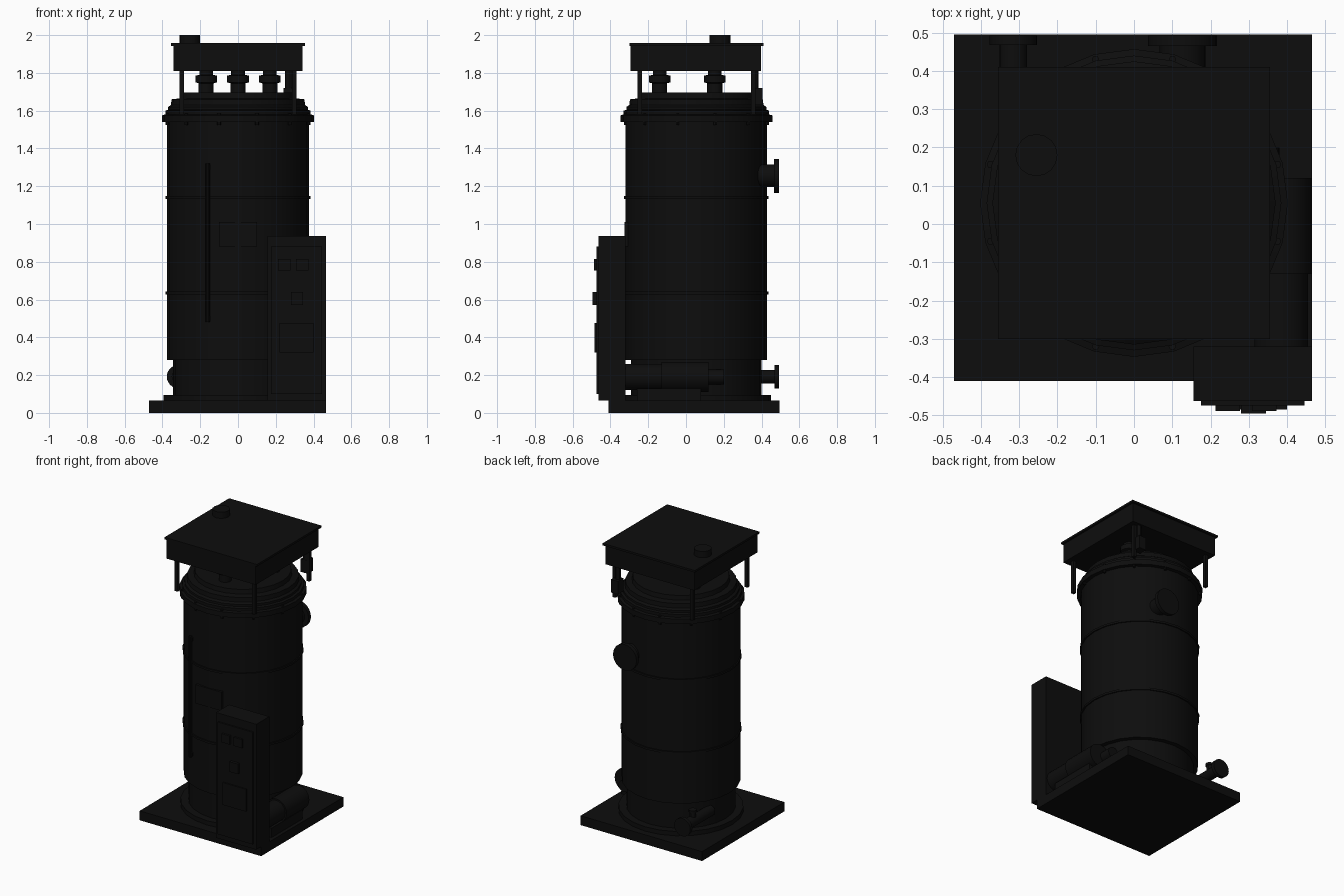
import bpy, bmesh, math
from mathutils import Matrix, Vector

if "Cube" in bpy.data.objects:
    bpy.data.objects.remove(bpy.data.objects["Cube"])

CY = 0.055  # tank axis in y

mat = bpy.data.materials.new("near_black_paint")
mat.use_nodes = True
COLOR = (0.004, 0.004, 0.004, 1)
mat.diffuse_color = COLOR
mat.node_tree.nodes["Principled BSDF"].inputs["Base Color"].default_value = COLOR


def finish(name, bm, smooth=False):
    bmesh.ops.recalc_face_normals(bm, faces=bm.faces)
    me = bpy.data.meshes.new(name)
    bm.to_mesh(me)
    bm.free()
    me.materials.append(mat)
    ob = bpy.data.objects.new(name, me)
    bpy.context.collection.objects.link(ob)
    if smooth:
        bpy.ops.object.select_all(action='DESELECT')
        ob.select_set(True)
        bpy.context.view_layer.objects.active = ob
        bpy.ops.object.shade_smooth_by_angle(angle=math.radians(30))
    return ob


def box(name, x0, x1, y0, y1, z0, z1):
    bm = bmesh.new()
    bmesh.ops.create_cube(bm, size=1)
    bmesh.ops.scale(bm, vec=(x1 - x0, y1 - y0, z1 - z0), verts=bm.verts)
    bmesh.ops.translate(bm, vec=((x0 + x1) / 2, (y0 + y1) / 2, (z0 + z1) / 2), verts=bm.verts)
    return finish(name, bm)


def lathe(name, profile, origin, axis='Z', segs=24):
    """Closed turned part: profile is (radius, height) pairs along the axis."""
    bm = bmesh.new()
    rings = []
    for r, h in profile:
        rings.append([bm.verts.new((r * math.cos(a), r * math.sin(a), h))
                      for a in (2 * math.pi * i / segs for i in range(segs))])
    for low, high in zip(rings, rings[1:]):
        for i in range(segs):
            j = (i + 1) % segs
            bm.faces.new((low[i], low[j], high[j], high[i]))
    bm.faces.new(rings[0])
    bm.faces.new(rings[-1])
    if axis == 'Y':
        bm.transform(Matrix.Rotation(-math.pi / 2, 4, 'X'))
    bm.transform(Matrix.Translation(Vector(origin)))
    return finish(name, bm, True)


# Base and tank
box("base_plate", -0.47, 0.465, -0.41, 0.495, 0, 0.065)
lathe("tank_skirt", [(0.395, 0.065), (0.395, 0.095), (0.345, 0.095), (0.345, 0.285)], (0, CY, 0))
lathe("tank_body", [(0.375, 0.28), (0.375, 1.54)], (0, CY, 0))
for z in (0.635, 1.14):
    lathe("tank_band", [(0.383, z - 0.007), (0.383, z + 0.007)], (0, CY, 0))
lathe("tank_lid", [(0.402, 1.54), (0.402, 1.575), (0.385, 1.58), (0.385, 1.6), (0.37, 1.605),
                   (0.37, 1.62), (0.355, 1.63), (0.352, 1.66), (0.31, 1.665), (0.305, 1.695)],
      (0, CY, 0))
for i in range(12):
    a = math.tau * (i + 0.5) / 12
    lathe("lid_bolt", [(0.01, 1.525), (0.01, 1.585)],
          (0.388 * math.cos(a), CY + 0.388 * math.sin(a), 0), segs=6)

# Three vents under the roof
for i in range(3):
    a = math.tau * i / 3 - math.pi / 2
    lathe("vent", [(0.04, 1.68), (0.04, 1.745), (0.057, 1.75), (0.057, 1.785),
                   (0.036, 1.79), (0.036, 1.815)],
          (0.195 * math.cos(a), CY + 0.195 * math.sin(a), 0), segs=16)

# Roof on four posts
for sx in (-1, 1):
    for sy in (-1, 1):
        x, y = 0.298 * sx, CY + 0.3 * sy
        box("roof_post", x - 0.012, x + 0.012, y - 0.012, y + 0.012, 1.58, 1.815)
box("roof_fascia", -0.342, 0.342, CY - 0.35, CY + 0.342, 1.81, 1.945)
box("roof_sheet", -0.355, 0.355, CY - 0.355, CY + 0.355, 1.943, 1.957)
lathe("roof_knob", [(0.055, 1.95), (0.055, 2.0)], (-0.255, 0.18, 0), segs=16)
box("roof_junction_box", 0.24, 0.295, 0.345, 0.405, 1.63, 1.72)
lathe("roof_cable_pipe", [(0.02, 1.7), (0.02, 1.82)], (0.268, 0.365, 0), segs=12)

# Pipe connections at the back
lathe("upper_port", [(0.06, 0.36), (0.06, 0.465), (0.09, 0.465), (0.09, 0.492)],
      (0.127, 0, 1.255), 'Y')
lathe("lower_port", [(0.036, 0.18), (0.036, 0.468), (0.062, 0.468), (0.062, 0.492)],
      (-0.315, 0, 0.192), 'Y')
lathe("lower_valve_stem", [(0.02, 0.19), (0.02, 0.255), (0.026, 0.255), (0.026, 0.272)],
      (-0.315, 0.375, 0), segs=12)

# Pump motor beside the tank
lathe("pump_motor", [(0.07, -0.325), (0.07, -0.13), (0.08, -0.13), (0.08, 0.12)],
      (0.385, 0, 0.19), 'Y')
box("pump_foot", 0.33, 0.44, -0.26, 0.08, 0.06, 0.13)
lathe("pump_outlet", [(0.04, 0.1), (0.04, 0.2)], (0.34, 0, 0.19), 'Y', 16)

# Control cabinet with door fittings
box("cabinet", 0.155, 0.465, -0.463, -0.32, 0.065, 0.937)
box("cabinet_door", 0.175, 0.445, -0.474, -0.46, 0.1, 0.88)
box("cabinet_vent_panel", 0.22, 0.40, -0.484, -0.47, 0.32, 0.475)
box("cabinet_switch", 0.28, 0.345, -0.495, -0.47, 0.57, 0.64)
for x in (0.245, 0.34):
    box("cabinet_meter", x - 0.032, x + 0.032, -0.488, -0.47, 0.755, 0.815)

# Front of tank: level tube and plate
lathe("level_tube", [(0.011, 0.48), (0.011, 1.32)], (-0.16, -0.295, 0), segs=8)
for z in (0.5, 1.3):
    box("level_tube_bracket", -0.175, -0.145, -0.3, -0.25, z - 0.012, z + 0.012)
box("front_plate", -0.1, 0.1, -0.326, -0.29, 0.88, 1.01)
